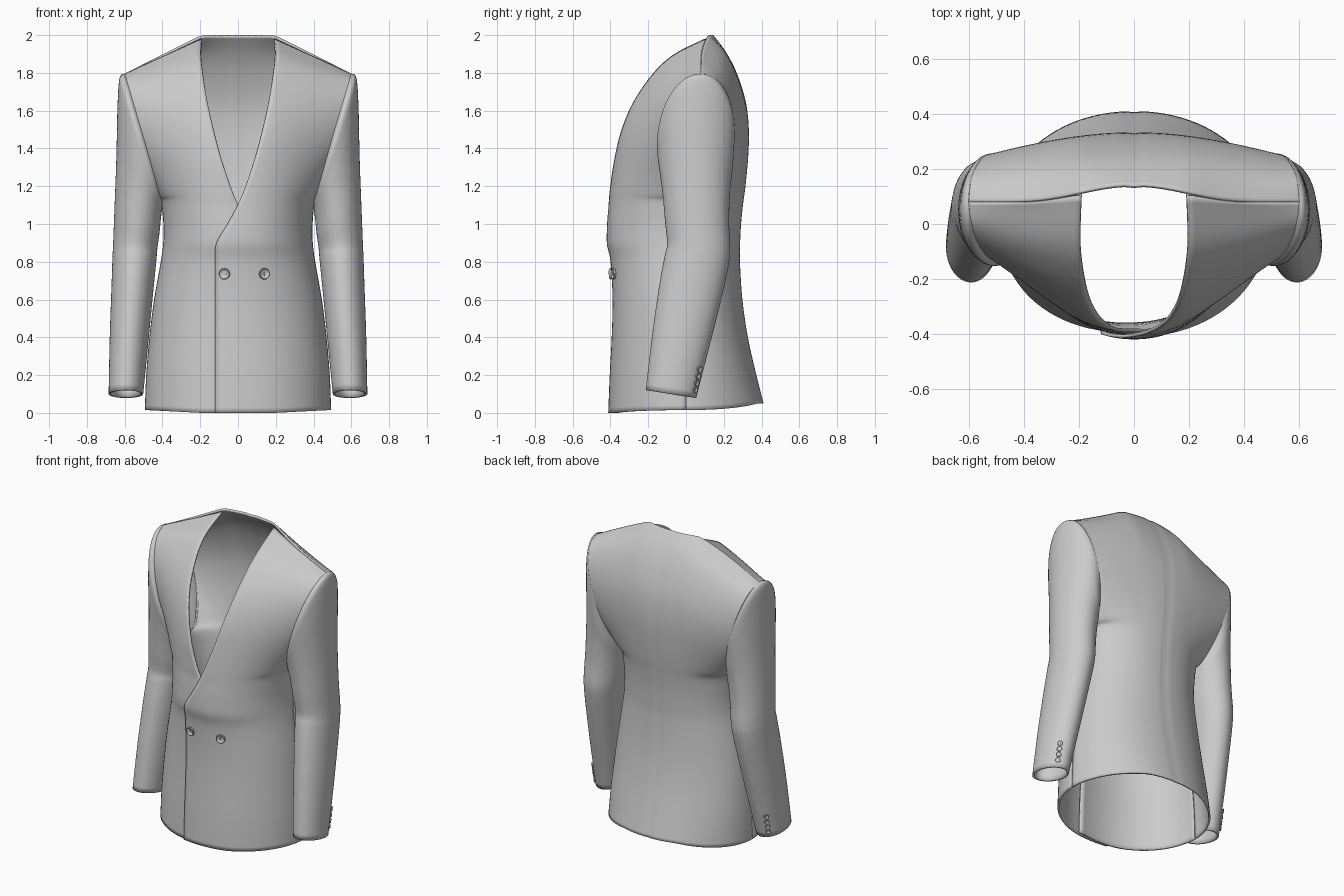
import bpy, bmesh, math
from math import sin, cos, pi
from mathutils import Vector
from mathutils.bvhtree import BVHTree

if "Cube" in bpy.data.objects:
    bpy.data.objects.remove(bpy.data.objects["Cube"])


def smooth_rows(rows, n):
    """Catmull-Rom resampling of a list of equal-length tuples."""
    out = []
    for i in range(len(rows) - 1):
        a, b, c, d = rows[max(i - 1, 0)], rows[i], rows[i + 1], rows[min(i + 2, len(rows) - 1)]
        for k in range(n + (i == len(rows) - 2)):
            t = k / n
            out.append([0.5 * (2 * q + (r - p) * t + (2 * p - 5 * q + 4 * r - s) * t * t
                               + (3 * q - p - 3 * r + s) * t ** 3) for p, q, r, s in zip(a, b, c, d)])
    return out


def sheet(name, grid, closed=False, thickness=0.012):
    """Skin a grid of points into a cloth sheet with a little thickness."""
    bm = bmesh.new()
    vs = [[bm.verts.new(p) for p in row] for row in grid]
    n = len(grid[0])
    for r0, r1 in zip(vs, vs[1:]):
        for j in range(n if closed else n - 1):
            k = (j + 1) % n
            bm.faces.new((r0[j], r0[k], r1[k], r1[j]))
    bmesh.ops.recalc_face_normals(bm, faces=bm.faces)
    tree = BVHTree.FromBMesh(bm)
    ob = link(name, bm)
    if thickness:
        mod = ob.modifiers.new("cloth", 'SOLIDIFY')
        mod.thickness, mod.offset = thickness, 0
    return ob, tree


def link(name, bm):
    me = bpy.data.meshes.new(name)
    bm.to_mesh(me)
    bm.free()
    ob = bpy.data.objects.new(name, me)
    bpy.context.collection.objects.link(ob)
    bpy.ops.object.select_all(action='DESELECT')
    ob.select_set(True)
    bpy.context.view_layer.objects.active = ob
    bpy.ops.object.shade_smooth_by_angle(angle=math.radians(40))
    return ob


def armhole(a, side):
    """Tilted oval shared by the body panels and the sleeve; a=0 is the shoulder."""
    return 0.5 + 0.1 * cos(a), 0.06 + 0.02 * cos(a) + side * 0.19 * sin(a), 1.455 + 0.335 * cos(a)


# side seam from hem to underarm: half width, y, z
SIDE = [(.487, .0, .015), (.48, .0, .2), (.463, .0, .4), (.438, .0, .6),
        (.403, .01, .8), (.39, .02, .9), (.389, .03, 1.0)]


def panel_rows(inner, qs, side):
    outer = SIDE + [armhole(pi * (1 - k / 7), side) for k in range(8)]
    q_all = [.5] * 7 + qs
    return smooth_rows([(*i, *o, q) for i, o, q in zip(inner, outer, q_all)], 5)


def point(row, u):
    """Point on a panel row, u=0 at the inner edge and 1 at the side."""
    xi, yi, zi, w, ys, zo, q = row
    x = xi + (w - xi) * sin(u * pi / 2)
    bend = max(0, 1 - abs(x / w) ** 2.1) / (1 - abs(xi / w) ** 2.1)
    f = max(0, (x - .19) / (w - .19))
    return x, ys + (yi - ys) * bend ** max(q, .4), zi + (zo - zi) * f


# front edge: overlap, then the V neckline up to the shoulder
FRONT = [(-.12, -.395, 0), (-.12, -.387, .2), (-.12, -.376, .4), (-.12, -.37, .6),
         (-.12, -.377, .8), (-.113, -.397, .9), (-.055, -.408, 1.0), (-.002, -.404, 1.1),
         (.04, -.395, 1.2), (.09, -.372, 1.35), (.13, -.335, 1.5), (.163, -.27, 1.65),
         (.187, -.165, 1.8), (.197, -.055, 1.9), (.192, .105, 1.978)]
front_rows = panel_rows(FRONT, [.5, .6, .75, .9, 1, 1, 1.5, 4], -1)
NU = 26
trees = {}
for name, sgn in (("front_overlap_panel", 1), ("front_under_panel", -1)):
    grid = []
    for row in front_rows:
        line = []
        for j in range(NU + 1):
            x, y, z = point(row, j / NU)
            if sgn < 0:  # the lower layer tucks behind the upper one
                y += .024 * max(0, 1 - (x + .12) / .5) * min(1, max(0, (1.3 - z) / .2))
            line.append((sgn * x, y, z))
        grid.append(line)
    trees[name] = sheet(name, grid)[1]

# back panel with a shallow centre seam
BACK = [(0, y, z) for y, z in ((.405, .05), (.367, .2), (.322, .4), (.293, .6), (.28, .8),
        (.281, .9), (.286, 1.0), (.296, 1.1), (.309, 1.2), (.323, 1.35), (.327, 1.5),
        (.31, 1.65), (.262, 1.8), (.205, 1.91), (.14, 1.997))]
grid = []
for row in panel_rows(BACK, [.5, .6, .75, .9, 1, 1.2, 2, 6], 1):
    line = []
    for j in range(-NU, NU + 1):
        x, y, z = point(row, abs(j) / NU)
        line.append((math.copysign(x, j), y - (.004 if j == 0 else 0), z))
    grid.append(line)
sheet("back_panel", grid)

# sleeves: outer x,z / inner x,z / front y / back y / front lift of the ring
SLEEVE = [(.60, 1.79, .40, 1.12, -.13, .25, 0), (.622, 1.768, .405, 1.10, -.147, .25, 0),
          (.632, 1.62, .41, 1.06, -.138, .243, 0), (.638, 1.35, .415, 1.02, -.12, .228, 0),
          (.648, 1.08, .422, .95, -.105, .222, 0), (.655, .90, .433, .87, -.094, .228, .01),
          (.659, .81, .438, .81, -.108, .222, .015), (.664, .66, .453, .66, -.135, .19, .018),
          (.673, .4, .478, .4, -.172, .125, .02), (.679, .1, .508, .1, -.207, .048, .02)]
sleeve_rows = smooth_rows(SLEEVE, 6)
for name, sgn in (("right_sleeve", 1), ("left_sleeve", -1)):
    grid = []
    for i, (xo, zo, xi, zi, yf, yb, lift) in enumerate(sleeve_rows):
        ring = []
        sway = .02 * max(0, 1 - i / 12)
        for j in range(48):
            a = 2 * pi * j / 48
            ring.append((sgn * ((xo + xi) / 2 + (xo - xi) / 2 * cos(a)),
                         (yf + yb) / 2 - (yb - yf) / 2 * sin(a) + sway * cos(a),
                         (zo + zi) / 2 + (zo - zi) / 2 * cos(a) + lift * sin(a)))
        grid.append(ring)
    trees[name] = sheet(name, grid, closed=True)[1]


def button(name, tree, origin, direction, r):
    """Rimmed, dished button with crossed thread, seated where the ray meets the cloth."""
    loc, nor, _, _ = tree.ray_cast(Vector(origin), Vector(direction))
    if nor.dot(Vector(direction)) > 0:
        nor = -nor
    bm = bmesh.new()
    profile = [(.45, 0), (.9, .15), (1, .35), (.97, .5), (.85, .55), (.7, .42), (.62, .36)]
    rings = [[bm.verts.new((r * p * cos(2 * pi * k / 24), r * p * sin(2 * pi * k / 24), r * h))
              for k in range(24)] for p, h in profile]
    for r0, r1 in zip(rings, rings[1:]):
        for k in range(24):
            bm.faces.new((r0[k], r0[k - 1], r1[k - 1], r1[k]))
    bm.faces.new(rings[-1])
    bm.faces.new(rings[0])
    bmesh.ops.recalc_face_normals(bm, faces=bm.faces)
    for sx, sy in ((.7, .14), (.14, .7)):
        res = bmesh.ops.create_cube(bm, size=r)
        bmesh.ops.scale(bm, vec=(sx, sy, .16), verts=res['verts'])
        bmesh.ops.translate(bm, vec=(0, 0, r * .38), verts=res['verts'])
    ob = link(name, bm)
    ob.location = loc + nor * .006
    ob.rotation_euler = nor.to_track_quat('Z', 'Y').to_euler()


# two front buttons and four on each cuff
for i, x in enumerate((-.07, .135)):
    button(f"front_button_{i}", trees["front_overlap_panel"], (x, -2, .737), (0, 1, 0), .03)
for side, sgn in (("right", 1), ("left", -1)):
    for i in range(4):
        button(f"{side}_cuff_button_{i}", trees[f"{side}_sleeve"],
               (sgn * .635, 2, .125 + .036 * i), (0, -1, 0), .017)
